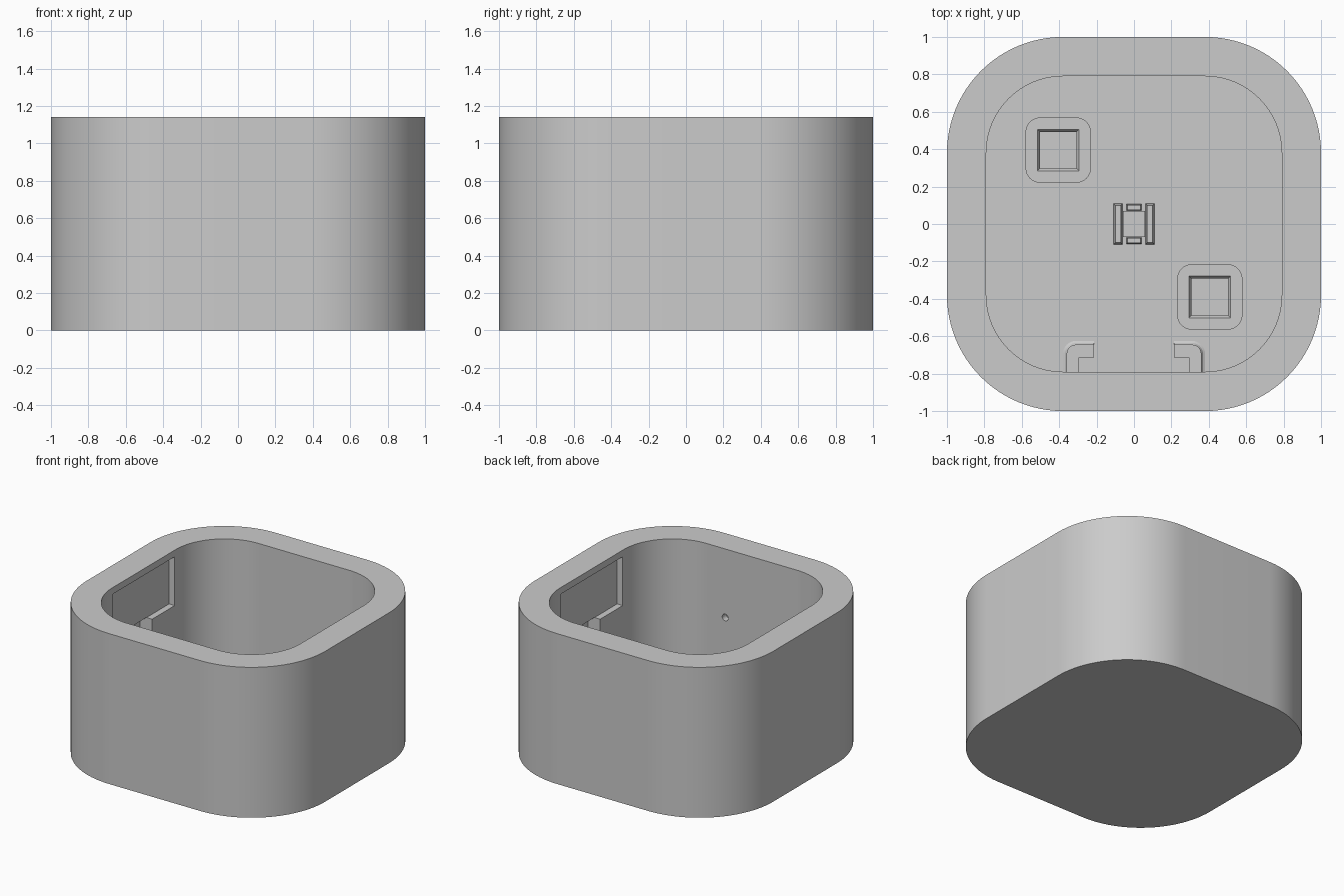
import bpy, bmesh, math

if "Cube" in bpy.data.objects:
    bpy.data.objects.remove(bpy.data.objects["Cube"])

grey = bpy.data.materials.new("plain grey")
grey.diffuse_color = (0.6, 0.6, 0.6, 1)
grey.use_nodes = True
grey.node_tree.nodes["Principled BSDF"].inputs["Base Color"].default_value = grey.diffuse_color

FLOOR, TOP, WALL = 0.15, 1.14, 0.79


def rounded(hx, hy, r, n=16, cx=0, cy=0):
    """Counter-clockwise rounded rectangle outline."""
    if r == 0:
        return [(cx + sx * hx, cy + sy * hy) for sx, sy in ((1, 1), (-1, 1), (-1, -1), (1, -1))]
    pts = []
    for q, (sx, sy) in enumerate(((1, 1), (-1, 1), (-1, -1), (1, -1))):
        for i in range(n + 1):
            a = math.pi / 2 * (q + i / n)
            pts.append((cx + sx * (hx - r) + r * math.cos(a), cy + sy * (hy - r) + r * math.sin(a)))
    return pts


def loft(name, rings):
    """Solid skinned through rings of 3D points."""
    bm = bmesh.new()
    loops = [[bm.verts.new(p) for p in ring] for ring in rings]
    n = len(loops[0])
    for a, b in zip(loops, loops[1:]):
        for i in range(n):
            bm.faces.new((a[i], a[(i + 1) % n], b[(i + 1) % n], b[i]))
    bm.faces.new(loops[0])
    bm.faces.new(loops[-1])
    bmesh.ops.recalc_face_normals(bm, faces=bm.faces)
    me = bpy.data.meshes.new(name)
    bm.to_mesh(me)
    bm.free()
    me.materials.append(grey)
    ob = bpy.data.objects.new(name, me)
    bpy.context.collection.objects.link(ob)
    return ob


def prism(name, pts, z0, z1):
    return loft(name, [[(x, y, z) for x, y in pts] for z in (z0, z1)])


def block(name, x0, x1, y0, y1, z0, z1, taper=0.0):
    cx, cy, hx, hy = (x0 + x1) / 2, (y0 + y1) / 2, (x1 - x0) / 2, (y1 - y0) / 2
    return loft(name, [[(x, y, z0) for x, y in rounded(hx, hy, 0, 1, cx, cy)],
                       [(x, y, z1) for x, y in rounded(hx - taper, hy - taper, 0, 1, cx, cy)]])


def cut(target, cutter):
    m = target.modifiers.new("cut", 'BOOLEAN')
    m.operation, m.solver, m.object = 'DIFFERENCE', 'EXACT', cutter
    bpy.context.view_layer.objects.active = target
    bpy.ops.object.modifier_apply(modifier=m.name)
    bpy.data.objects.remove(cutter)


def smooth(ob):
    bpy.ops.object.select_all(action='DESELECT')
    ob.select_set(True)
    bpy.context.view_layer.objects.active = ob
    bpy.ops.object.shade_smooth_by_angle(angle=math.radians(25))


# Outer shell with a rounded cavity
shell = prism("shell", rounded(1, 1, 0.62, 24), 0, TOP)
cut(shell, prism("cavity", rounded(WALL, WALL, 0.41, 24), FLOOR, TOP + 0.1))

for s in (-1, 1):
    # Shallow window recess in each side wall
    x0, x1 = sorted((s * 0.6, s * (WALL + 0.047)))
    cut(shell, block("window_recess", x0, x1, -0.37, 0.37, 0.72, 1.09))
    # Vertical groove under the recess, with a sloping roof
    profile = ((0.6, FLOOR + 0.001), (0.89, FLOOR + 0.001), (0.89, 0.68), (0.835, 0.722), (0.6, 0.722))
    cut(shell, loft("groove", [[(s * x, y, z) for x, z in profile] for y in (-0.1, 0.1)]))
    # Small pin hole in the front wall
    circle = [(s * 0.224 + 0.026 * math.cos(i * math.pi / 8), 0.62 + 0.026 * math.sin(i * math.pi / 8))
              for i in range(16)]
    cut(shell, loft("pin_hole", [[(x, y, z) for x, z in circle] for y in (-0.84, -0.7)]))
smooth(shell)

# Two rounded pillars with chamfered square sockets
for name, cx, cy in (("back_left_pillar", -0.405, 0.395), ("front_right_pillar", 0.405, -0.39)):
    pillar = prism(name, rounded(0.175, 0.175, 0.08, 8, cx, cy), FLOOR - 0.02, 0.35)
    sizes = ((0.098, 0.22), (0.098, 0.328), (0.112, 0.351))
    cut(pillar, loft("socket", [[(x, y, z) for x, y in rounded(h, h, 0, 1, cx, cy)] for h, z in sizes]))
    smooth(pillar)

# Hooked brackets against the front wall, flared at the foot
for s, name in ((-1, "left_bracket"), (1, "right_bracket")):
    rings = []
    for z, f in ((FLOOR - 0.02, 0.02), (FLOOR, 0.02), (FLOOR + 0.006, 0.009), (FLOOR + 0.02, 0), (0.3, 0)):
        ring = [(0.295, -0.8), (0.295, -0.715), (0.215, -0.715), (0.215, -0.645 + f)]
        for i in range(9):
            a = math.pi / 2 * (1 - i / 8)
            ring.append((0.31 + (0.05 + f) * math.cos(a), -0.695 + (0.05 + f) * math.sin(a)))
        ring.append((0.36 + f, -0.8))
        rings.append([(s * x, y, z) for x, y in ring])
    smooth(loft(name, rings))

# Central clip: two side bars around a waisted plate with end tabs
for s, side in ((-1, "left"), (1, "right")):
    block(side + "_clip_bar", *sorted((s * 0.06, s * 0.11)), -0.11, 0.11, FLOOR - 0.01, FLOOR + 0.06, 0.01)
    end = "front" if s < 0 else "back"
    block(end + "_clip_tab", -0.042, 0.042, *sorted((s * 0.07, s * 0.108)), FLOOR - 0.01, FLOOR + 0.06, 0.006)
block("clip_plate", -0.06, 0.06, -0.07, 0.07, FLOOR - 0.01, FLOOR + 0.03)
